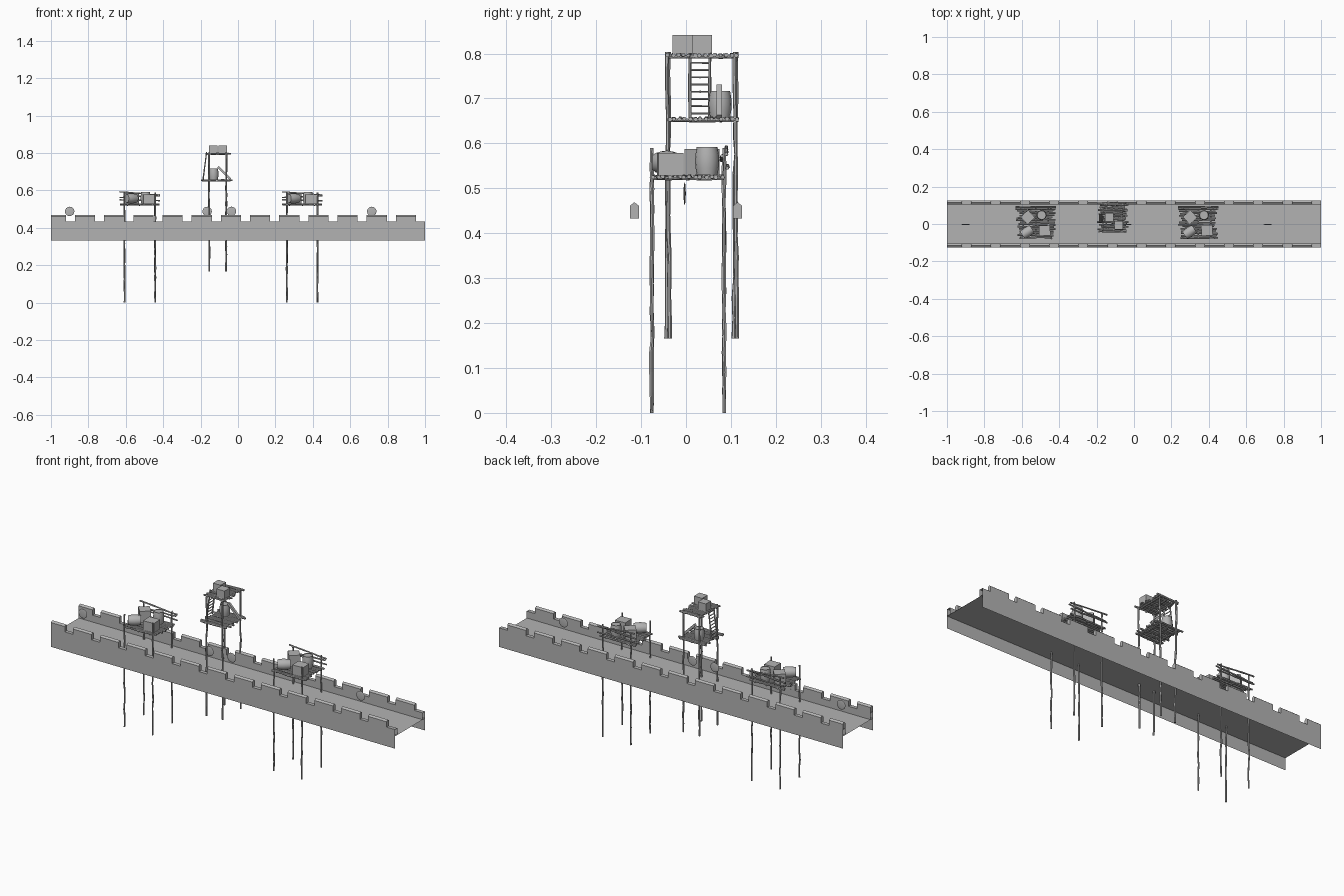
import bpy, bmesh, math, random
from mathutils import Vector, Matrix

if "Cube" in bpy.data.objects:
    bpy.data.objects.remove(bpy.data.objects["Cube"])

random.seed(4)
grey = bpy.data.materials.new("stone_grey")
grey.diffuse_color = (0.45, 0.45, 0.45, 1)
grey.use_nodes = True
grey.node_tree.nodes["Principled BSDF"].inputs["Base Color"].default_value = grey.diffuse_color


def finish(bm, name, smooth=False, recalc=True):
    if recalc:
        bmesh.ops.recalc_face_normals(bm, faces=bm.faces)
    me = bpy.data.meshes.new(name)
    bm.to_mesh(me)
    bm.free()
    me.materials.append(grey)
    ob = bpy.data.objects.new(name, me)
    bpy.context.collection.objects.link(ob)
    if smooth:
        bpy.context.view_layer.objects.active = ob
        ob.select_set(True)
        bpy.ops.object.shade_smooth_by_angle(angle=math.radians(35))
        ob.select_set(False)
    return ob


def quad(bm, *pts):
    bm.faces.new([bm.verts.new(p) for p in pts])


def pole(bm, a, b, r=0.004, rings=7, wob=0.0015, sides=6):
    """Crooked stick from a to b."""
    a, b = Vector(a), Vector(b)
    rot = (b - a).to_track_quat('Z', 'Y')
    loops = []
    for i in range(rings):
        end = i in (0, rings - 1)
        off = Vector((random.uniform(-wob, wob), random.uniform(-wob, wob), 0))
        rr = r * random.uniform(0.8, 1.1)
        c = a.lerp(b, i / (rings - 1))
        loops.append([bm.verts.new(c + rot @ ((Vector() if end else off) + Vector(
            (rr * math.cos(t * math.tau / sides), rr * math.sin(t * math.tau / sides), 0))))
            for t in range(sides)])
    for p, q in zip(loops, loops[1:]):
        for t in range(sides):
            u = (t + 1) % sides
            bm.faces.new((p[t], p[u], q[u], q[t]))
    bm.faces.new(loops[0][::-1])
    bm.faces.new(loops[-1])


def box(name, loc, size, rot=None):
    bm = bmesh.new()
    m = Matrix.Translation(loc) @ (rot or Matrix()) @ Matrix.Diagonal((*size, 1))
    bmesh.ops.create_cube(bm, size=1, matrix=m)
    return finish(bm, name)


def barrel(name, loc, h=0.062, r=0.023, rot=None, n=16):
    bm = bmesh.new()
    m = Matrix.Translation(loc) @ (rot or Matrix())
    loops = []
    for z, k in ((-.5, 1), (-.25, 1.12), (0, 1.17), (.25, 1.12), (.5, 1)):
        loops.append([bm.verts.new(m @ Vector((r * k * math.cos(i * math.tau / n),
                      r * k * math.sin(i * math.tau / n), z * h))) for i in range(n)])
    for p, q in zip(loops, loops[1:]):
        for i in range(n):
            j = (i + 1) % n
            bm.faces.new((p[i], p[j], q[j], q[i]))
    bm.faces.new(loops[0][::-1])
    top = bm.faces.new(loops[-1])
    # sunken lid
    bmesh.ops.inset_region(bm, faces=[top], thickness=0.003, depth=0)
    for v in top.verts:
        v.co -= m.to_3x3() @ Vector((0, 0, 0.003))
    finish(bm, name, True)


def deck(name, x0, x1, y0, y1, z, step=0.0115):
    """Rows of sticks laid along x over cross bars along y."""
    bm = bmesh.new()
    n = round((y1 - y0) / step)
    for i in range(n + 1):
        y = y0 + (y1 - y0) * i / n
        j = lambda s: random.uniform(-s, s)
        pole(bm, (x0 + j(.012), y + j(.003), z + j(.001)),
             (x1 + j(.012), y + j(.003), z + j(.001)), 0.005, 5)
    for t in (0.15, 0.5, 0.85):
        x = x0 + (x1 - x0) * t
        pole(bm, (x, y0 - .005, z - .003), (x, y1 + .005, z - .003), 0.004, 5)
    finish(bm, name)


# wall: walkway floor and two open-ended parapets
Z0, ZF, ZC, ZS, ZT = 0.333, 0.397, 0.433, 0.461, 0.469
YO, YI = 0.125, 0.105
YM = (YO + YI) / 2
bm = bmesh.new()
quad(bm, (-1, -YO, ZF), (1, -YO, ZF), (1, YO, ZF), (-1, YO, ZF))
finish(bm, "walkway_floor", recalc=False)

# merlon ranges between the gaps
spans, start = [], -1.0
for k in range(13):
    gap = -0.92 + 0.156 * k
    spans.append((start, gap))
    start = gap + 0.048
for side, s in (("front", -1), ("back", 1)):
    bm = bmesh.new()
    quad(bm, (-1, s * YO, Z0), (1, s * YO, Z0), (1, s * YO, ZC), (-1, s * YO, ZC))
    quad(bm, (1, s * YI, ZF), (-1, s * YI, ZF), (-1, s * YI, ZC), (1, s * YI, ZC))
    quad(bm, (-1, s * YO, ZC), (1, s * YO, ZC), (1, s * YI, ZC), (-1, s * YI, ZC))
    if s > 0:
        bmesh.ops.reverse_faces(bm, faces=bm.faces)
    finish(bm, side + "_parapet", recalc=False)
    bm = bmesh.new()
    prof = [(YO, ZC), (YO, ZS), (YM, ZT), (YI, ZS), (YI, ZC)]
    for a, b in spans:
        va = [bm.verts.new((a, s * y, z)) for y, z in prof]
        vb = [bm.verts.new((b, s * y, z)) for y, z in prof]
        for i in range(5):
            j = (i + 1) % 5
            bm.faces.new((va[i], va[j], vb[j], vb[i]))
        bm.faces.new(va[::-1])
        bm.faces.new(vb)
    finish(bm, side + "_merlons")

# thin round discs along the middle of the walkway
for i, x in enumerate((-0.9, -0.165, -0.035, 0.715)):
    bm = bmesh.new()
    bmesh.ops.create_uvsphere(bm, u_segments=20, v_segments=12, radius=0.025,
                              matrix=Matrix.Translation((x, -0.003, 0.488)) @ Matrix.Diagonal((1, .1, 1, 1)))
    finish(bm, f"disc_{i}", True)

# two low scaffolds loaded with cargo
for side, cx in (("left", -0.525), ("right", 0.343)):
    bm = bmesh.new()
    for dx in (-0.082, 0.082):
        for y in (-0.076, 0.085):
            pole(bm, (cx + dx, y, 0), (cx + dx, y, 0.59), 0.0045, 14, 0.002)
    finish(bm, side + "_scaffold_legs")
    deck(side + "_scaffold_deck", cx - 0.095, cx + 0.095, -0.073, 0.08, 0.525)
    # handrails on the back
    bm = bmesh.new()
    for y, za, zb in ((0.09, .592, .576), (0.08, .562, .572), (0.092, .55, .545)):
        pole(bm, (cx - 0.108, y, za), (cx + 0.108, y, zb), 0.004)
    finish(bm, side + "_scaffold_rails")
    tilt = Matrix.Rotation(math.radians(35), 4, 'Z') @ Matrix.Rotation(math.pi / 2, 4, 'Y')
    barrel(side + "_lying_barrel", (cx - 0.046, -0.043, 0.557), rot=tilt)
    barrel(side + "_standing_barrel", (cx + 0.031, 0.047, 0.561))
    box(side + "_front_crate", (cx + 0.047, -0.035, 0.554), (.06, .055, .05),
        Matrix.Rotation(math.radians(3), 4, 'Z'))
    box(side + "_back_crate", (cx - 0.043, 0.036, 0.558), (.055, .055, .058),
        Matrix.Rotation(math.radians(42), 4, 'Z'))

# watch tower scaffold
bm = bmesh.new()
for x in (-0.153, -0.064):
    for y in (-0.04, 0.11):
        lean = 0.004 if x < -0.1 else -0.004
        pole(bm, (x, y - lean, 0.166), (x - lean * .5, y + lean * .5, 0.803), 0.0048, 15, 0.002)
finish(bm, "tower_legs")
deck("tower_lower_deck", -0.188, -0.04, -0.037, 0.112, 0.654)
deck("tower_upper_deck", -0.165, -0.05, -0.04, 0.112, 0.796)

# ladder leaning on the left side
bm = bmesh.new()
lo, hi = Vector((-0.187, 0, 0.657)), Vector((-0.168, 0, 0.805))
for y in (0.009, 0.053):
    pole(bm, lo + Vector((0, y, 0)), hi + Vector((0, y, 0)), 0.004, 4, 0.0005)
for i in range(9):
    p = lo.lerp(hi, (i + .6) / 9.2)
    pole(bm, p + Vector((0, 0.009, 0)), p + Vector((0, 0.053, 0)), 0.0025, 3, 0)
finish(bm, "ladder")

# tower cargo
barrel("tower_barrel", (-0.13, 0.076, 0.687), h=0.06, r=0.022)
box("leaning_plank", (-0.073, 0.074, 0.693), (0.095, 0.012, 0.012),
    Matrix.Rotation(math.radians(45), 4, 'Y'))
box("tower_front_crate", (-0.081, -0.007, 0.821), (.047, .046, .041))
box("tower_back_crate", (-0.133, 0.036, 0.821), (.045, .044, .041))
